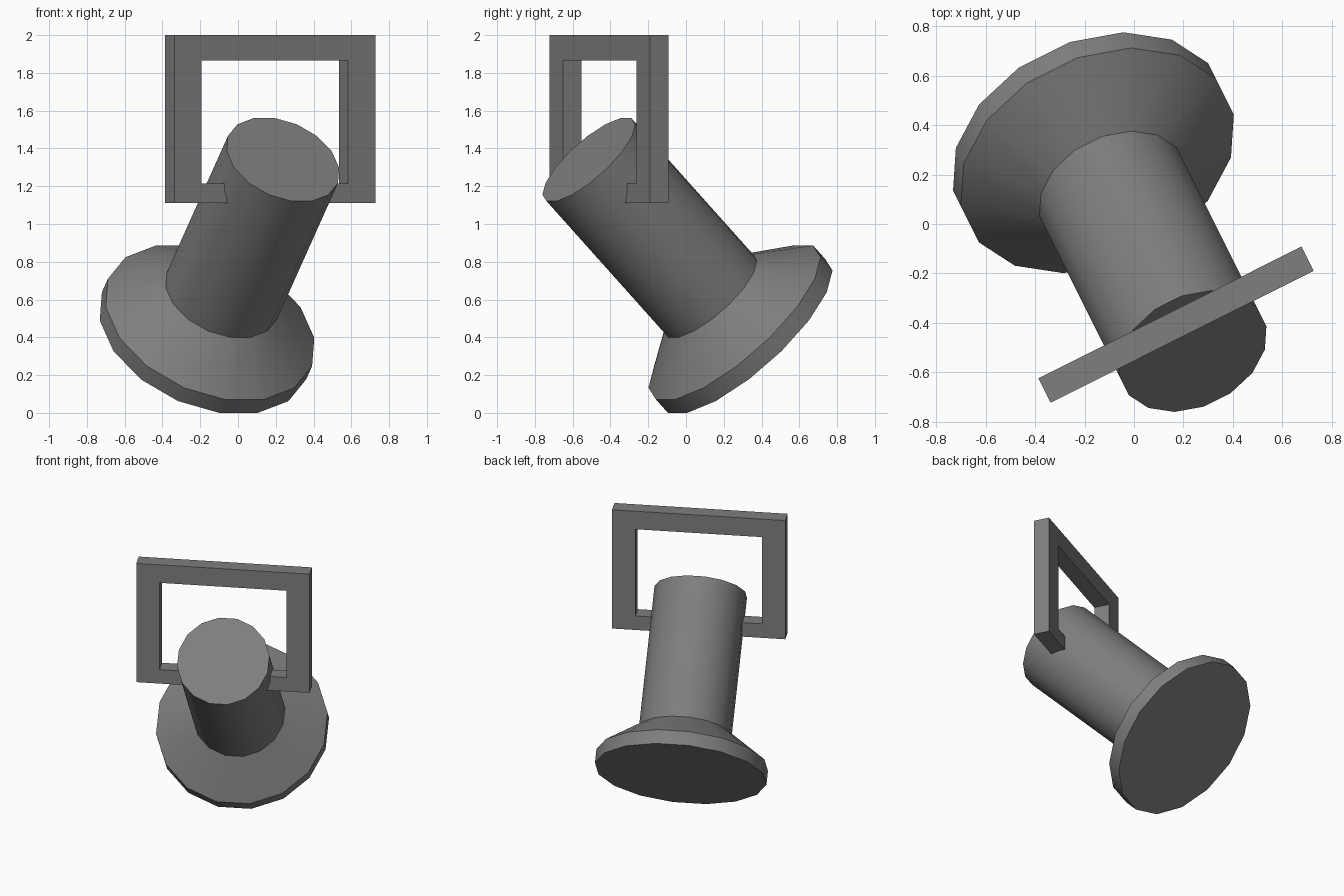
import bpy, bmesh, math
from mathutils import Matrix, Vector

cube = bpy.data.objects.get("Cube")
if cube:
    bpy.data.objects.remove(cube, do_unlink=True)

grey = bpy.data.materials.new("plain grey")
grey.use_nodes = True
COLOUR = (0.21, 0.21, 0.21, 1.0)
grey.diffuse_color = COLOUR
grey.node_tree.nodes["Principled BSDF"].inputs["Base Color"].default_value = COLOUR

YAW = Matrix.Rotation(math.radians(26.6), 4, 'Z')
TILT = Matrix.Rotation(math.radians(45), 4, 'X')
SIDES = 16


def finish(bm, name, matrix):
    """Turn a bmesh into a placed, coloured object with sharp edges kept."""
    bmesh.ops.recalc_face_normals(bm, faces=bm.faces)
    mesh = bpy.data.meshes.new(name)
    bm.to_mesh(mesh)
    bm.free()
    mesh.materials.append(grey)
    obj = bpy.data.objects.new(name, mesh)
    obj.matrix_world = matrix
    bpy.context.collection.objects.link(obj)
    bpy.ops.object.select_all(action='DESELECT')
    obj.select_set(True)
    bpy.context.view_layer.objects.active = obj
    bpy.ops.object.shade_smooth_by_angle(angle=math.radians(30))
    return obj


def lathe(name, profile, matrix):
    """Stack rings of (radius, height) along z and cap both ends."""
    bm = bmesh.new()
    rings = []
    for radius, height in profile:
        angles = [(k + 0.5) * math.tau / SIDES for k in range(SIDES)]
        rings.append([bm.verts.new((radius * math.cos(a), radius * math.sin(a), height))
                      for a in angles])
    for low, high in zip(rings, rings[1:]):
        for k in range(SIDES):
            n = (k + 1) % SIDES
            bm.faces.new((low[k], low[n], high[n], high[k]))
    bm.faces.new(rings[0][::-1])
    bm.faces.new(rings[-1])
    return finish(bm, name, matrix)


def window_frame(name, outer, inner, depth, matrix):
    """Extrude a rectangular ring; rectangles are (x0, x1, z0, z1)."""
    bm = bmesh.new()
    loops = []
    for x0, x1, z0, z1 in (outer, inner):
        corners = ((x0, z0), (x1, z0), (x1, z1), (x0, z1))
        loops.append([bm.verts.new((x, -depth / 2, z)) for x, z in corners])
    out, inn = loops
    for k in range(4):
        n = (k + 1) % 4
        bm.faces.new((out[k], out[n], inn[n], inn[k]))
    geom = bmesh.ops.extrude_face_region(bm, geom=bm.faces[:], use_keep_orig=True)["geom"]
    moved = [g for g in geom if isinstance(g, bmesh.types.BMVert)]
    bmesh.ops.translate(bm, verts=moved, vec=Vector((0, depth, 0)))
    return finish(bm, name, matrix)


# Flared base with its rim, running into the tilted round shaft
lathe("flared_base_and_shaft",
      [(0.588, 0.0), (0.588, 0.10), (0.317, 0.30), (0.317, 1.32)],
      Matrix.Translation((-0.18, 0.32, 0.408)) @ YAW @ TILT)

# Upright rectangular frame through the top of the shaft
window_frame("upright_frame",
             (-0.595, 0.595, 1.11, 2.0), (-0.435, 0.435, 1.215, 1.865), 0.11,
             Matrix.Translation((0.17, -0.407, 0)) @ YAW)
